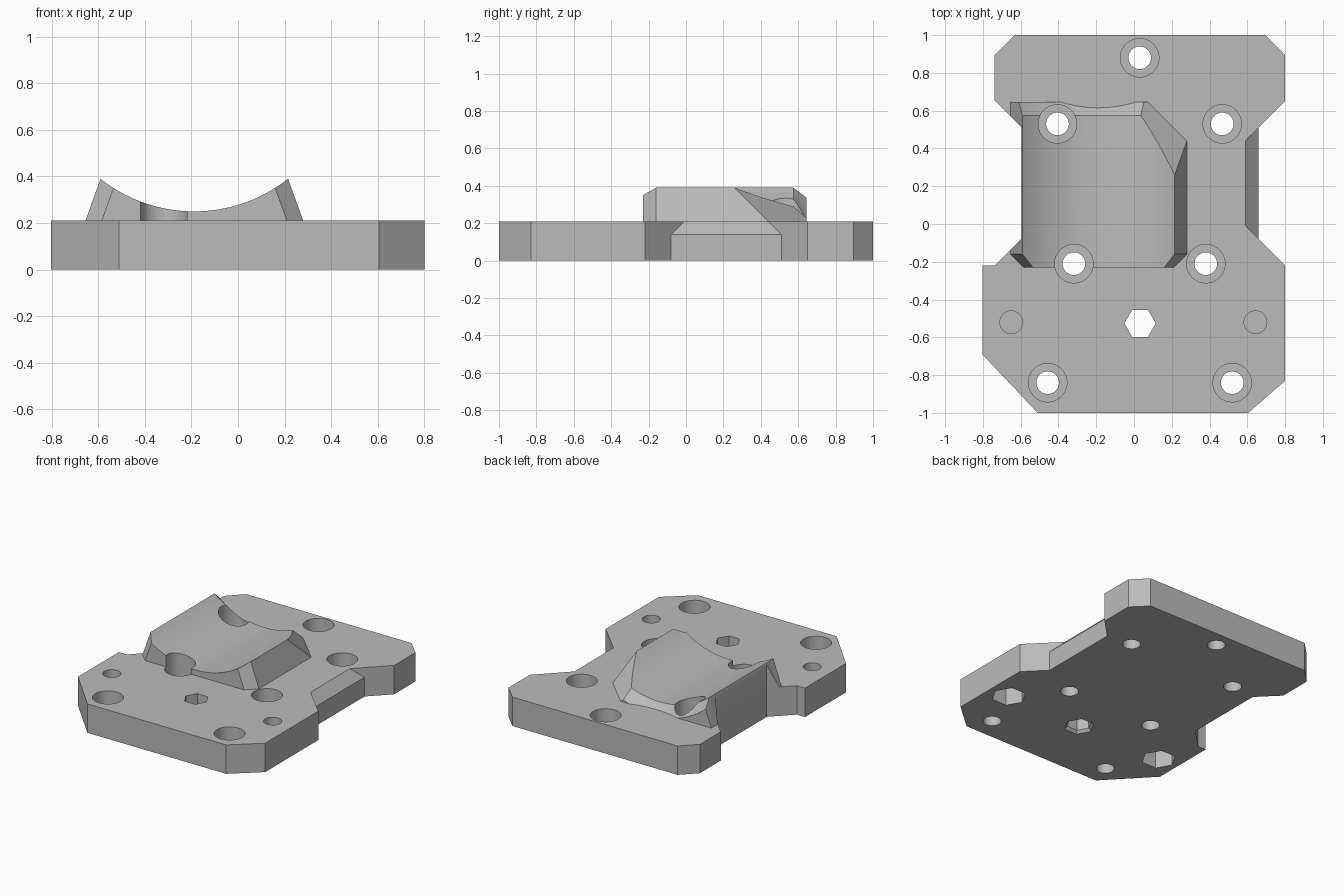
import bpy, bmesh
from math import cos, sin, pi, radians
from mathutils import Vector

cube = bpy.data.objects.get("Cube")
if cube:
    bpy.data.objects.remove(cube, do_unlink=True)

PLATE_TOP = 0.21


def loft(name, rings, clip=None):
    """Solid skinned through matching rings of points, optionally cut by a plane."""
    bm = bmesh.new()
    loops = [[bm.verts.new(p) for p in ring] for ring in rings]
    for a, b in zip(loops, loops[1:]):
        for i in range(len(a)):
            j = (i + 1) % len(a)
            bm.faces.new((a[i], a[j], b[j], b[i]))
    bm.faces.new(loops[0])
    bm.faces.new(loops[-1])
    if clip:
        point, normal = clip
        bmesh.ops.bisect_plane(bm, geom=bm.verts[:] + bm.edges[:] + bm.faces[:],
                               plane_co=point, plane_no=normal, clear_outer=True)
        bmesh.ops.holes_fill(bm, edges=[e for e in bm.edges if e.is_boundary])
    bmesh.ops.recalc_face_normals(bm, faces=bm.faces)
    mesh = bpy.data.meshes.new(name)
    bm.to_mesh(mesh)
    bm.free()
    obj = bpy.data.objects.new(name, mesh)
    bpy.context.collection.objects.link(obj)
    return obj


def combine(target, tool, operation):
    """Apply a boolean and remove its tool."""
    mod = target.modifiers.new("boolean", 'BOOLEAN')
    mod.operation, mod.solver, mod.object = operation, 'EXACT', tool
    bpy.context.view_layer.objects.active = target
    bpy.ops.object.modifier_apply(modifier=mod.name)
    bpy.data.objects.remove(tool, do_unlink=True)


def drill(x, y, z0, z1, r0, r1=None, sides=40):
    """Cut a round, hexagonal or tapered hole into the bracket."""
    rings = [[(x + r * cos(2 * pi * i / sides), y + r * sin(2 * pi * i / sides), z)
              for i in range(sides)] for z, r in ((z0, r0), (z1, r1 or r0))]
    combine(body, loft("drill", rings), 'DIFFERENCE')


# Saddle block: sloped sides, narrowed front, one slanted back corner
def saddle_section(y, inset):
    def side(z):
        return 0.36 * (z - PLATE_TOP) + inset
    return [(-0.655 + side(0.1), y, 0.1), (0.28 - side(0.1), y, 0.1),
            (0.28 - side(0.5), y, 0.5), (-0.655 + side(0.5), y, 0.5)]


saddle = loft("saddle", [saddle_section(-0.23, 0.07), saddle_section(-0.16, 0),
                         saddle_section(0.645, 0)],
              clip=(Vector((0.28, 0.44, PLATE_TOP)), Vector((1, 1, 1.36))))

# Cylindrical trough that dips down at the back
trough = loft("trough", [[(-0.188 + 0.649 * sin(2 * pi * i / 120), y,
                           z - 0.649 * cos(2 * pi * i / 120)) for i in range(120)]
                         for y, z in ((-0.5, 0.899), (0.575, 0.899), (0.8, 0.674))])
combine(saddle, trough, 'DIFFERENCE')

# Slab joined with the saddle, before trimming to the plate outline
square = [(-1.3, -1.3), (1.3, -1.3), (1.3, 1.3), (-1.3, 1.3)]
body = loft("mounting_bracket", [[(x, y, z) for x, y in square] for z in (-0.2, PLATE_TOP)])
combine(body, saddle, 'UNION')


# Plate outline, with a bevelled ledge in the right-hand notch
def outline(z, s):
    pts = [(-0.51, -1), (0.605, -1), (0.8, -0.83), (0.8, -0.22),
           (0.66 - s, -0.08 + s), (0.66 - s, 0.51 - s), (0.8, 0.65),
           (0.8, 0.895), (0.695, 1), (-0.633, 1), (-0.738, 0.895),
           (-0.738, 0.655), (-0.595, 0.512), (-0.595, -0.077),
           (-0.738, -0.22), (-0.803, -0.22), (-0.803, -0.69)]
    return [(x, y, z) for x, y in pts]


trim = loft("trim", [outline(0, 0), outline(0.14, 0), outline(PLATE_TOP, 0.07),
                     outline(0.6, 0.07)])
combine(body, trim, 'INTERSECT')

# Counterbored screw holes
for x, y in ((0.03, 0.88), (-0.405, 0.53), (0.467, 0.53), (-0.318, -0.21),
             (0.38, -0.21), (-0.457, -0.84), (0.52, -0.84)):
    drill(x, y, -0.1, 0.15, 0.06)
    drill(x, y, 0.09, 0.7, 0.102)

# Blind holes over hexagonal nut pockets
for x in (-0.65, 0.643):
    drill(x, -0.52, 0.145, 0.4, 0.06)
    drill(x, -0.52, -0.1, 0.13, 0.115, sides=6)

# Central hexagonal through hole, flared underneath
drill(0.032, -0.526, -0.1, 0.4, 0.083, sides=6)
drill(0.032, -0.526, -0.02, 0.02, 0.12, 0.083, sides=6)

# Colour and shading
grey = bpy.data.materials.new("plain grey")
grey.use_nodes = True
colour = (0.5, 0.5, 0.5, 1)
grey.diffuse_color = colour
grey.node_tree.nodes["Principled BSDF"].inputs["Base Color"].default_value = colour
body.data.materials.clear()
body.data.materials.append(grey)
for face in body.data.polygons:
    face.material_index = 0
bpy.ops.object.select_all(action='DESELECT')
body.select_set(True)
bpy.context.view_layer.objects.active = body
bpy.ops.object.shade_smooth_by_angle(angle=radians(20))
